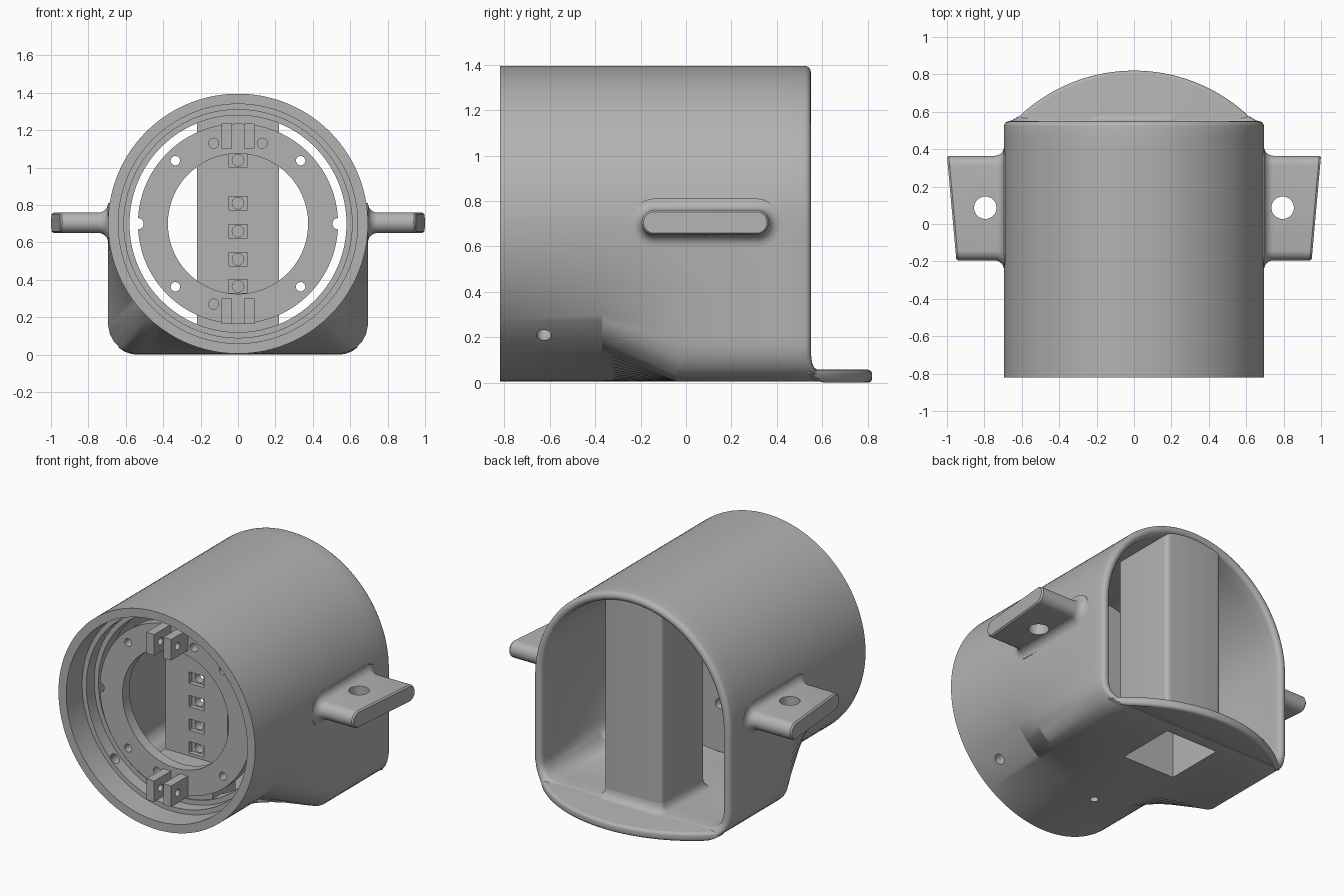
import bpy, bmesh
from math import sin, cos, pi, sqrt, radians
from mathutils import Matrix, Vector

if "Cube" in bpy.data.objects:
    bpy.data.objects.remove(bpy.data.objects["Cube"])

grey = bpy.data.materials.new("light grey plastic")
grey.use_nodes = True
colour = (0.45, 0.45, 0.45, 1)
grey.diffuse_color = colour
grey.node_tree.nodes["Principled BSDF"].inputs["Base Color"].default_value = colour

R, AXIS, SEG = 0.695, 0.70, 128


def make(name, bm):
    bmesh.ops.recalc_face_normals(bm, faces=bm.faces)
    mesh = bpy.data.meshes.new(name)
    bm.to_mesh(mesh)
    bm.free()
    ob = bpy.data.objects.new(name, mesh)
    bpy.context.collection.objects.link(ob)
    mesh.materials.append(grey)
    return ob


def loft(name, rings, closed=False):
    """Skin a list of equal-length point rings; cap the ends unless closed."""
    bm = bmesh.new()
    rows = [[bm.verts.new(p) for p in ring] for ring in rings]
    pairs = list(zip(rows, rows[1:])) + ([(rows[-1], rows[0])] if closed else [])
    for a, b in pairs:
        for i in range(len(a)):
            j = (i + 1) % len(a)
            bm.faces.new((a[i], a[j], b[j], b[i]))
    if not closed:
        bm.faces.new(rows[0])
        bm.faces.new(rows[-1])
    return make(name, bm)


def box(name, x0, x1, y0, y1, z0, z1, bevel=0):
    bm = bmesh.new()
    mid = Vector((x0 + x1, y0 + y1, z0 + z1)) / 2
    m = Matrix.Translation(mid) @ Matrix.Diagonal((x1 - x0, y1 - y0, z1 - z0, 1))
    bmesh.ops.create_cube(bm, size=1, matrix=m)
    if bevel:
        up = [e for e in bm.edges if abs(e.verts[0].co.z - e.verts[1].co.z) > 0.01]
        bmesh.ops.bevel(bm, geom=up, offset=bevel, segments=5, affect='EDGES', profile=0.5)
    return make(name, bm)


def rod(name, centre, direction, radius, length, seg=32):
    bm = bmesh.new()
    turn = Vector((0, 0, 1)).rotation_difference(Vector(direction)).to_matrix().to_4x4()
    bmesh.ops.create_cone(bm, cap_ends=True, segments=seg, radius1=radius, radius2=radius,
                          depth=length, matrix=Matrix.Translation(centre) @ turn)
    return make(name, bm)


def cut(ob, *cutters):
    """Subtract the cutters, bake the result and discard them."""
    for c in cutters:
        mod = ob.modifiers.new("cut", 'BOOLEAN')
        mod.operation, mod.solver, mod.object = 'DIFFERENCE', 'EXACT', c
        bpy.context.view_layer.objects.active = ob
        bpy.ops.object.modifier_apply(modifier=mod.name)
        bpy.data.objects.remove(c)


def smooth(ob, angle=32):
    bpy.ops.object.select_all(action='DESELECT')
    ob.select_set(True)
    bpy.context.view_layer.objects.active = ob
    bpy.ops.object.shade_smooth_by_angle(angle=radians(angle))


def section(y, inset, square, flare=0):
    """Circle blended towards an arch with a flat, round-cornered base."""
    r, corner, pts = R - inset, 0.16 - inset, []
    for i in range(SEG):
        t = 2 * pi * (i + 0.5) / SEG
        c, s = cos(t), sin(t)
        reach = r
        if s < 0:
            reach = r / max(abs(c), abs(s))
            k = r - corner
            if abs(c) * reach > k and -s * reach > k:
                b = k * (abs(c) - s)
                reach = b + sqrt(b * b - 2 * k * k + corner * corner)
        d = r + (reach - r) * square
        z = AXIS + s * d
        sweep = flare * max(0, 1 - z / 0.12) ** 2
        pts.append((c * d, y + sweep, z))
    return pts


# Housing shell: round front, arched rear, stepped bore
profile = [(-0.82, 0, 0), (-0.37, 0, 0), (-0.04, 0, 1), (0.45, 0, 1)]
rings = [section(*p) for p in profile]
for i in range(9):
    a = pi * i / 8
    rings.append(section(0.522 + 0.028 * sin(a), 0.028 * (1 - cos(a)), 1, 0.07))
bore = [(0.45, 0.056, 1), (-0.04, 0.056, 1), (-0.37, 0.056, 0), (-0.48, 0.06, 0),
        (-0.48, 0.115, 0), (-0.58, 0.115, 0), (-0.58, 0.085, 0), (-0.66, 0.085, 0),
        (-0.66, 0.055, 0), (-0.82, 0.055, 0)]
rings += [section(*p) for p in bore]
shell = loft("housing_shell", rings, closed=True)
cut(shell,
    box("floor_cutter", -0.185, 0.185, 0.13, 0.52, -0.1, 0.2),
    rod("drain_cutter", (0, -0.36, 0), (0, 0, 1), 0.025, 0.3),
    *[rod("pin_cutter", (s * 0.47, -0.625, AXIS - 0.47), (s, 0, -1), 0.032, 0.3) for s in (-1, 1)])
smooth(shell)

# Curved floor lip behind the rear opening
bm = bmesh.new()
arc = 0.893
xs = [-0.64 + 1.28 * i / 48 for i in range(49)]
outline = [(x, 0.82 - arc + sqrt(arc * arc - x * x)) for x in xs]
verts = [bm.verts.new((x, y, 0)) for x, y in [(-0.64, 0.535)] + outline + [(0.64, 0.535)]]
face = bm.faces.new(verts)
up = bmesh.ops.extrude_face_region(bm, geom=[face])["geom"]
bmesh.ops.translate(bm, vec=(0, 0, 0.057), verts=[v for v in up if isinstance(v, bmesh.types.BMVert)])
rim = [e for e in bm.edges if min(v.co.y for v in e.verts) > 0.54
       and abs(e.verts[0].co.z - e.verts[1].co.z) < 0.01]
bmesh.ops.bevel(bm, geom=rim, offset=0.02, segments=4, affect='EDGES', profile=0.5)
for v in bm.verts:
    over = max(0, abs(v.co.x) - 0.535)
    v.co.z = max(v.co.z, 0.16 - sqrt(0.16 ** 2 - over ** 2))
smooth(make("floor_lip", bm))

# Hollow rear pillar with a flared foot
pillar = box("rear_pillar", -0.205, 0.205, 0.10, 0.54, 0.03, 1.35, bevel=0.03)
cut(pillar, box("pillar_cutter", -0.185, 0.185, 0.13, 0.52, -0.1, 1.2))
smooth(pillar)


def rounded_rect(grow, z):
    pts = []
    for i in range(24):
        t = 2 * pi * (i + 0.5) / 24
        sx, sy = (1 if cos(t) > 0 else -1), (1 if sin(t) > 0 else -1)
        pts.append((sx * 0.175 + cos(t) * (0.03 + grow), 0.32 + sy * 0.19 + sin(t) * (0.03 + grow), z))
    return pts


foot_rings = [rounded_rect(0.055 * (1 - sin(a)), 0.115 - 0.06 * cos(a))
              for a in [pi / 2 * i / 5 for i in range(6)]]
foot = loft("pillar_foot", foot_rings)
cut(foot, box("foot_cutter", -0.185, 0.185, 0.13, 0.52, -0.1, 0.3))
smooth(foot, 40)

# Front sensor plate with recessed holes
plate = box("sensor_plate", -0.22, 0.22, -0.42, -0.34, 0.06, 1.33)
for z in (1.04, 0.81, 0.66, 0.51, 0.365):
    cut(plate, box("recess_cutter", -0.052, 0.052, -0.5, -0.39, z - 0.036, z + 0.036),
        rod("hole_cutter", (0, -0.38, z), (0, 1, 0), 0.031, 0.3))
smooth(plate)

# Blocks joining the ring to the plate
for name, z0, z1 in (("upper_mount_block", 1.09, 1.33), ("lower_mount_block", 0.07, 0.31)):
    block = box(name, -0.22, 0.22, -0.57, -0.40, z0, z1)
    z = 1.13 if z0 > 1 else 0.27
    for x in (-0.13, 0.13) if z0 > 1 else (-0.13,):
        cut(block, rod("screw_cutter", (x, -0.6, z), (0, 1, 0), 0.027, 0.3))
    smooth(block)

# Mounting ring with screw holes and side notches
ring = rod("mounting_ring", (0, -0.595, AXIS), (0, 1, 0), 0.535, 0.07, 128)
holes = [(x, AXIS + dz, 0.025) for x in (-0.335, 0.335) for dz in (-0.337, 0.337)]
holes += [(-0.535, AXIS, 0.03), (0.535, AXIS, 0.03)]
holes += [(-0.13, 1.13, 0.027), (0.13, 1.13, 0.027), (-0.13, 0.27, 0.027)]
cut(ring, rod("bore_cutter", (0, -0.6, AXIS), (0, 1, 0), 0.375, 0.4, 96),
    *[rod("hole_cutter", (x, -0.6, z), (0, 1, 0), r, 0.3) for x, z, r in holes])
smooth(ring)

# Paired clip lugs on the ring
for row, z in (("upper", 1.168), ("lower", 0.232)):
    for side, x in (("right", -0.06), ("left", 0.06)):
        lug = box(f"{row}_{side}_lug", x - 0.028, x + 0.028, -0.80, -0.62, z - 0.067, z + 0.067)
        cut(lug, rod("pin_cutter", (x, -0.735, z), (1, 0, 0), 0.022, 0.2))
        smooth(lug)


# Side ears with flared roots and slanted tips
def ear_ring(side, x, grow, slant=0):
    pts = []
    for i in range(40):
        t = 2 * pi * (i + 0.5) / 40
        r = 0.055 + grow
        y = 0.085 + (0.225 if cos(t) > 0 else -0.225) + r * cos(t)
        pts.append((side * (x + slant * (y - 0.365)), y, AXIS + 0.005 + r * sin(t)))
    return pts


for side, name in ((1, "left_ear"), (-1, "right_ear")):
    rings = [ear_ring(side, 0.66, 0.05)]
    for i in range(7):
        a = pi / 2 * i / 6
        rings.append(ear_ring(side, 0.745 - 0.05 * cos(a), 0.05 * (1 - sin(a))))
    rings += [ear_ring(side, 0.99, 0, 0.09), ear_ring(side, 1.0, -0.008, 0.09)]
    ear = loft(name, rings)
    cut(ear, rod("bolt_cutter", (side * 0.795, 0.087, AXIS), (0, 0, 1), 0.06, 0.4))
    smooth(ear)
